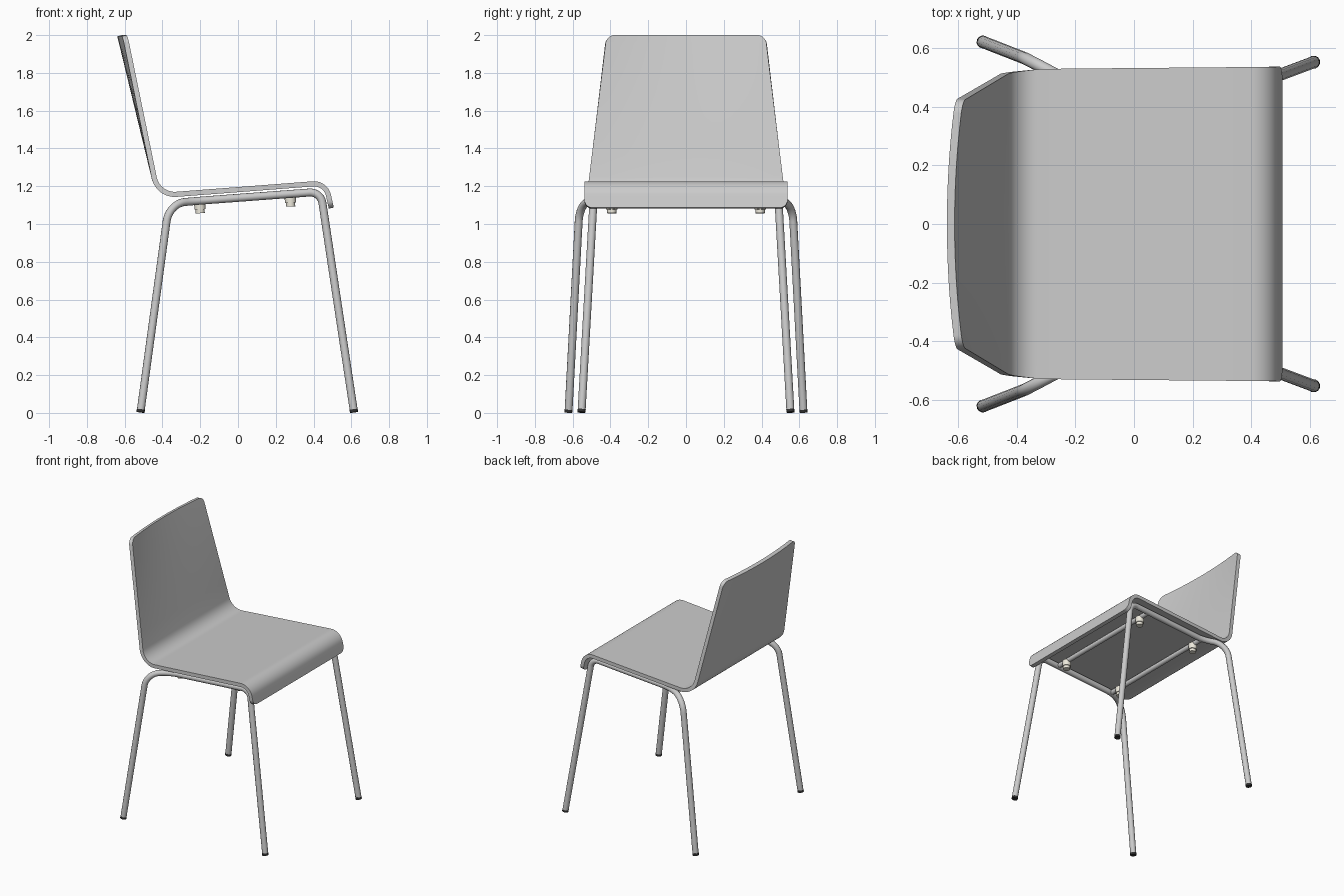
import bpy, math
from mathutils import Vector

if "Cube" in bpy.data.objects:
    bpy.data.objects.remove(bpy.data.objects["Cube"])


def fillet_path(points, cuts, steps=12):
    """Polyline through points with each inner corner rounded by its cut length."""
    pts = [Vector(p) for p in points]
    out = [pts[0]]
    for a, p, b, c in zip(pts, pts[1:], pts[2:], cuts):
        start = p + (a - p).normalized() * c
        end = p + (b - p).normalized() * c
        h1, h2 = start.lerp(p, 0.56), end.lerp(p, 0.56)
        for i in range(steps + 1):
            t = i / steps
            u = 1 - t
            out.append(u**3 * start + 3*u*u*t * h1 + 3*u*t*t * h2 + t**3 * end)
    out.append(pts[-1])
    return out


def material(name, color):
    m = bpy.data.materials.new(name)
    m.diffuse_color = color
    m.use_nodes = True
    m.node_tree.nodes["Principled BSDF"].inputs["Base Color"].default_value = m.diffuse_color
    return m


def smooth(obj, angle=40):
    bpy.ops.object.select_all(action='DESELECT')
    obj.select_set(True)
    bpy.context.view_layer.objects.active = obj
    bpy.ops.object.shade_smooth_by_angle(angle=math.radians(angle))


def tube(name, path, radius, mat=None):
    cu = bpy.data.curves.new(name, 'CURVE')
    cu.dimensions = '3D'
    cu.bevel_depth = radius
    cu.bevel_resolution = 4
    cu.use_fill_caps = True
    sp = cu.splines.new('POLY')
    sp.points.add(len(path) - 1)
    for q, p in zip(sp.points, path):
        q.co = (*p, 1)
    obj = bpy.data.objects.new(name, cu)
    bpy.context.collection.objects.link(obj)
    bpy.ops.object.select_all(action='DESELECT')
    obj.select_set(True)
    bpy.context.view_layer.objects.active = obj
    bpy.ops.object.convert(target='MESH')
    obj = bpy.context.view_layer.objects.active
    if mat:
        obj.data.materials.append(mat)
    smooth(obj)
    return obj


def lerp_stops(stops, s):
    for (s0, v0), (s1, v1) in zip(stops, stops[1:]):
        if s <= s1:
            return v0 + (v1 - v0) * (s - s0) / (s1 - s0)
    return stops[-1][1]


# Seat shell: one bent sheet from the top of the back to the front lip
profile = fillet_path([(-0.585, 0, 2.0), (-0.413, 0, 1.164),
                       (0.475, 0, 1.232), (0.507, 0, 1.087)], [0.085, 0.078])
dist = [0.0]
for a, b in zip(profile, profile[1:]):
    dist.append(dist[-1] + (b - a).length)
total = dist[-1]
R = 0.042
ends = [R * (1 - math.cos(math.radians(a))) for a in range(0, 91, 10)]
samples = sorted(ends + [total - e for e in ends]
                 + [d for d in dist if R + 0.004 < d < total - R - 0.004]
                 + [0.15 + 0.1 * i for i in range(6)] + [1.0 + 0.1 * i for i in range(6)])
widths = [(0, 0.42), (0.77, 0.513), (0.92, 0.53), (total, 0.538)]
xs = [(d, p.x) for d, p in zip(dist, profile)]
zs = [(d, p.z) for d, p in zip(dist, profile)]
COLS = 20
verts, faces = [], []
for s in samples:
    full = lerp_stops(widths, s)
    d = min(s, total - s, R)
    w = full - R + math.sqrt(max(0, R * R - (R - d) ** 2))
    x, z = lerp_stops(xs, s), lerp_stops(zs, s)
    hollow = 0.028 * max(0, (z - 1.23) / 0.77)
    for j in range(COLS + 1):
        y = w * (2 * j / COLS - 1)
        verts.append((x - hollow * (1 - (y / full) ** 2), y, z))
n = COLS + 1
for i in range(len(samples) - 1):
    for j in range(COLS):
        faces.append((i*n + j, (i+1)*n + j, (i+1)*n + j + 1, i*n + j + 1))
me = bpy.data.meshes.new("seat_shell")
me.from_pydata(verts, [], faces)
shell = bpy.data.objects.new("seat_shell", me)
bpy.context.collection.objects.link(shell)
sol = shell.modifiers.new("thickness", 'SOLIDIFY')
sol.thickness = 0.027
sol.offset = -1
bpy.context.view_layer.objects.active = shell
bpy.ops.object.modifier_apply(modifier=sol.name)
smooth(shell)

black = material("black_rubber", (0.03, 0.03, 0.03, 1))
cream = material("cream_plastic", (0.85, 0.82, 0.72, 1))
TUBE = 0.021

# Side frames: rear leg, rail and front leg in one bent tube, with dark foot caps
for side, tag in ((1, "left"), (-1, "right")):
    corners = [(-0.516, 0.622, 0.005), (-0.365, 0.563, 1.109), (-0.22, 0.485, 1.122),
               (0.438, 0.487, 1.171), (0.614, 0.553, 0.005)]
    path = fillet_path([(x, y * side, z) for x, y, z in corners], [0.095, 0.06, 0.06])
    tube(f"leg_frame_{tag}", path, TUBE)
    for foot, nxt, which in ((path[0], path[1], "rear"), (path[-1], path[-2], "front")):
        axis = (nxt - foot).normalized()
        tube(f"{which}_foot_cap_{tag}", [foot - axis * 0.002, foot + axis * 0.014],
             TUBE + 0.001, black)

# Cross bars under the seat with stacking bumpers
for x, tag in ((-0.203, "rear"), (0.276, "front")):
    z = 1.138 + 0.0745 * x
    tube(f"{tag}_cross_bar", [Vector((x, -0.485, z)), Vector((x, 0.485, z))], 0.018)
    for side in (1, -1):
        p = Vector((x, 0.393 * side, z))
        down = Vector((0.05, 0, -1)).normalized()
        name = f"{tag}_bumper_{'left' if side > 0 else 'right'}"
        tube(name + "_collar", [p, p + down * 0.046], 0.03, cream)
        tube(name + "_tip", [p + down * 0.044, p + down * 0.066], 0.024, cream)
